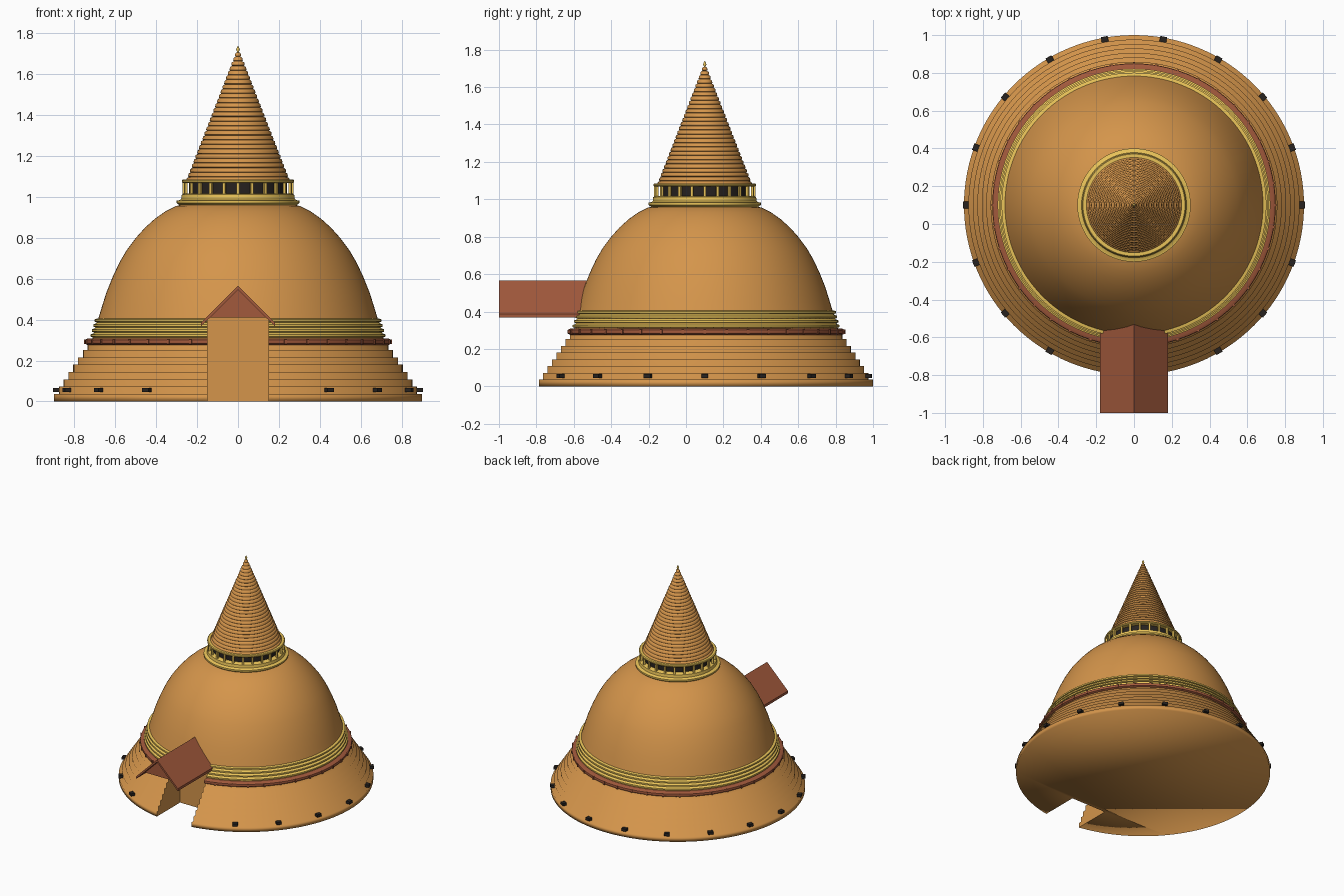
import bpy, bmesh, math
from mathutils import Matrix, Vector

if "Cube" in bpy.data.objects:
    bpy.data.objects.remove(bpy.data.objects["Cube"])

CY = 0.10  # the round body's axis is at y = 0.10


def material(name, rgb):
    m = bpy.data.materials.new(name)
    m.diffuse_color = (*rgb, 1)
    m.use_nodes = True
    m.node_tree.nodes["Principled BSDF"].inputs["Base Color"].default_value = m.diffuse_color
    return m


ORANGE = material("ochre", (0.66, 0.30, 0.07))
GOLD = material("gold", (0.82, 0.55, 0.10))
RED = material("terracotta", (0.36, 0.10, 0.045))
DARK = material("dark", (0.02, 0.016, 0.014))


def finish(name, bm, mat, angle=None):
    bmesh.ops.recalc_face_normals(bm, faces=bm.faces)
    me = bpy.data.meshes.new(name)
    bm.to_mesh(me)
    bm.free()
    if angle:
        me.shade_smooth()
        if angle < 180:
            me.set_sharp_from_angle(angle=math.radians(angle))
    ob = bpy.data.objects.new(name, me)
    bpy.context.collection.objects.link(ob)
    if mat:
        me.materials.append(mat)
    return ob


def lathe(name, profile, mat, closed=False, segs=96, angle=35):
    """Revolve (radius, z) points; open profiles are capped at both ends."""
    bm = bmesh.new()
    rings = []
    for r, z in profile:
        rings.append([bm.verts.new((r * math.cos(a), CY + r * math.sin(a), z))
                      for a in (2 * math.pi * i / segs for i in range(segs))])
    pairs = list(zip(rings, rings[1:]))
    if closed:
        pairs.append((rings[-1], rings[0]))
    else:
        bm.faces.new(rings[0])
        bm.faces.new(rings[-1])
    for a, b in pairs:
        for i in range(segs):
            j = (i + 1) % segs
            bm.faces.new((a[i], a[j], b[j], b[i]))
    return finish(name, bm, mat, angle)


def prism(name, points, y0, y1, mat):
    """Extrude an (x, z) outline along y."""
    bm = bmesh.new()
    f = bm.faces.new([bm.verts.new((x, y0, z)) for x, z in points])
    ext = bmesh.ops.extrude_face_region(bm, geom=[f])["geom"]
    bmesh.ops.translate(bm, vec=(0, y1 - y0, 0),
                        verts=[v for v in ext if isinstance(v, bmesh.types.BMVert)])
    return finish(name, bm, mat)


def ring_of_boxes(name, degrees, r, z, size, mat):
    """Boxes (radial, tangential, height) placed around the axis."""
    bm = bmesh.new()
    for d in degrees:
        mx = (Matrix.Translation((0, CY, 0)) @ Matrix.Rotation(math.radians(d), 4, 'Z')
              @ Matrix.Translation((r, 0, z)) @ Matrix.Diagonal((*size, 1)))
        bmesh.ops.create_cube(bm, size=1, matrix=mx)
    return finish(name, bm, mat)


# Stepped plinth and bell-shaped dome, one solid
profile = []
for i in range(8):
    r = 0.90 - 0.0235 * i
    profile += [(r, 0.036 * i), (r, 0.036 * (i + 1))]
profile += [(0.715, 0.30), (0.685, 0.40), (0.67, 0.45), (0.645, 0.53), (0.613, 0.61),
            (0.58, 0.68), (0.545, 0.74), (0.50, 0.80), (0.455, 0.85), (0.405, 0.895),
            (0.355, 0.93), (0.305, 0.955), (0.25, 0.97), (0.18, 0.98)]
body = lathe("dome_body", profile, ORANGE, segs=128, angle=180)

# Terracotta cornice and gold mouldings
cornice = lathe("cornice", [(0.66, 0.275), (0.735, 0.275), (0.748, 0.283), (0.75, 0.292),
                            (0.748, 0.301), (0.735, 0.309), (0.66, 0.309)], RED, closed=True)
bands = [(0.64, 0.312)]
for i in range(4):
    r, z = 0.722 - 0.007 * i, 0.313 + 0.0245 * i
    bands += [(r - 0.012, z), (r, z + 0.004), (r, z + 0.015), (r - 0.012, z + 0.019)]
bands += [(0.64, 0.408)]
mouldings = lathe("gold_mouldings", bands, GOLD, closed=True)
ring_of_boxes("cornice_studs", [d for d in range(0, 360, 9) if abs(d - 270) > 13],
              0.746, 0.292, (0.016, 0.012, 0.024), RED)

# Doorway recess cut through the front
cutter = prism("doorway_cutter", [(-0.15, -0.1), (0.15, -0.1), (0.15, 0.412), (-0.15, 0.412)],
               -1.1, -0.50, None)
cutter.hide_render = True
cutter.display_type = 'WIRE'
for ob in (body, cornice, mouldings):
    mod = ob.modifiers.new("doorway", 'BOOLEAN')
    mod.operation = 'DIFFERENCE'
    mod.solver = 'EXACT'
    mod.object = cutter

# Porch gable roof with recessed pediment
prism("porch_roof", [(0, 0.565), (0.18, 0.387), (0.18, 0.368), (0, 0.546),
                     (-0.18, 0.368), (-0.18, 0.387)], -1.0, -0.50, RED)
prism("porch_pediment", [(-0.137, 0.41), (0.137, 0.41), (0, 0.547)], -0.95, -0.93, RED)

# Small dark vents around the plinth
ring_of_boxes("plinth_vents", [d for d in range(0, 360, 20) if abs(d - 270) > 15],
              0.886, 0.055, (0.04, 0.036, 0.02), DARK)

# Gold collar, dark drum, posts and rail
lathe("collar", [(0.28, 0.955), (0.30, 0.97), (0.30, 0.982), (0.285, 0.985), (0.278, 0.99),
                 (0.275, 1.012), (0.265, 1.018), (0.20, 1.018)], GOLD)
lathe("drum", [(0.24, 1.01), (0.24, 1.08)], DARK)
ring_of_boxes("collar_posts", range(0, 360, 15), 0.264, 1.044, (0.014, 0.014, 0.06), GOLD)
lathe("collar_rail", [(0.235, 1.068), (0.27, 1.068), (0.275, 1.073), (0.275, 1.08),
                      (0.27, 1.085), (0.235, 1.085)], GOLD, closed=True)

# Ringed spire
N = 28
spire = []
for i in range(N):
    r, z, h = 0.247 * (1 - i / N) + 0.006, 1.075 + 0.635 * i / N, 0.635 / N
    spire += [(r - 0.004, z), (r, z + 0.003), (r - 0.002, z + h * 0.7), (r - 0.006, z + h * 0.85)]
lathe("spire", spire, ORANGE, segs=64, angle=60)

# Finial
lathe("finial", [(0.004, 1.69), (0.005, 1.712), (0.009, 1.720), (0.006, 1.730), (0.001, 1.740)],
      GOLD, segs=16, angle=60)
